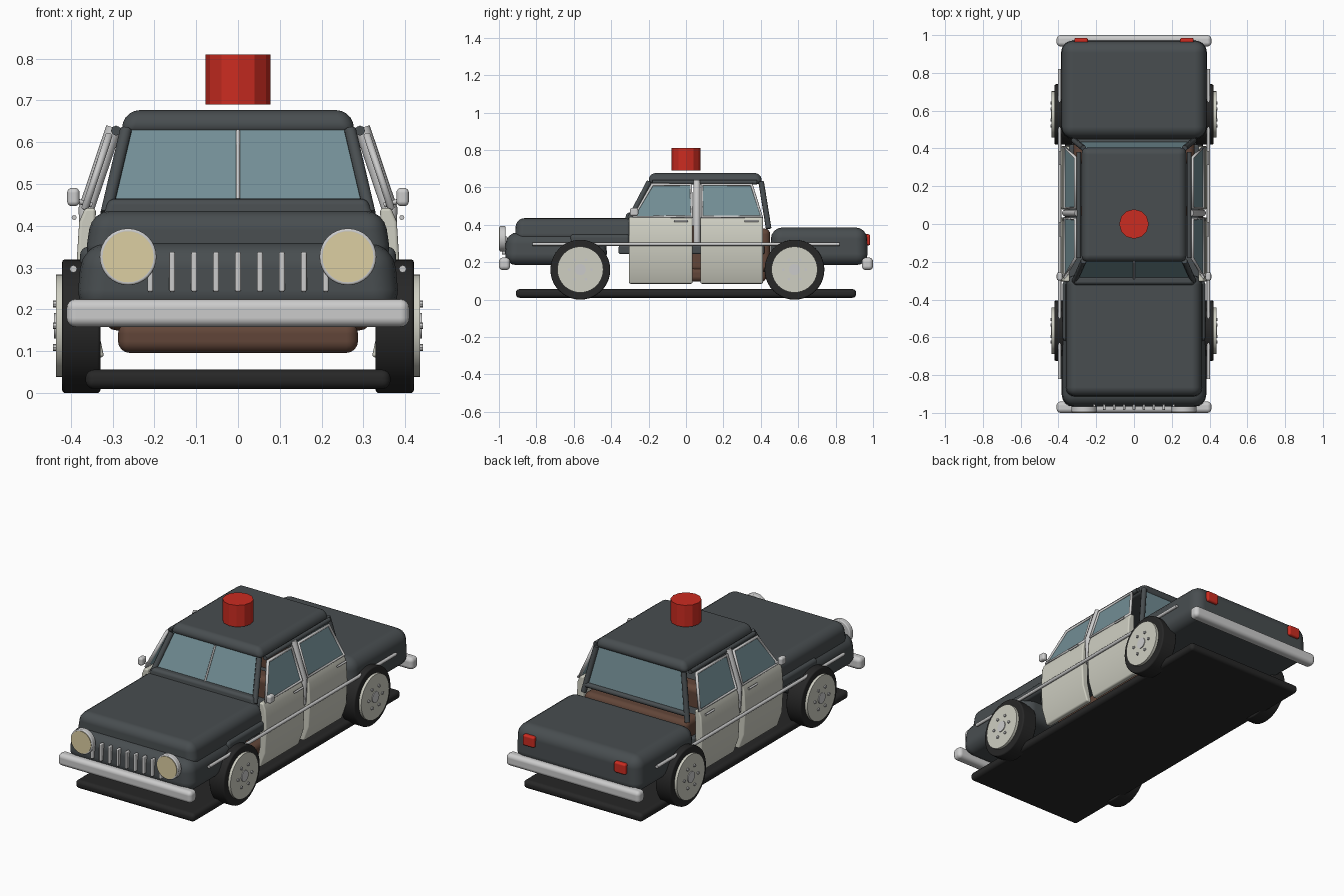
import bpy, bmesh, math
from mathutils import Vector, Matrix

if "Cube" in bpy.data.objects:
    bpy.data.objects.remove(bpy.data.objects["Cube"])

def material(name, rgb):
    m = bpy.data.materials.new(name)
    m.diffuse_color = (*rgb, 1)
    m.use_nodes = True
    m.node_tree.nodes["Principled BSDF"].inputs["Base Color"].default_value = m.diffuse_color
    return m

DARK = material("dark_paint", (0.065, 0.075, 0.08))
BLACK = material("rubber", (0.02, 0.02, 0.02))
WHITE = material("white_paint", (0.62, 0.62, 0.54))
CHROME = material("chrome", (0.6, 0.6, 0.58))
GLASS = material("glass", (0.17, 0.27, 0.30))
BROWN = material("brown_trim", (0.12, 0.06, 0.04))
RED = material("red_lamp", (0.6, 0.025, 0.015))
LENS = material("lens", (0.72, 0.62, 0.36))

def finish(name, bm, mat, bevel=0, segs=4):
    bmesh.ops.recalc_face_normals(bm, faces=bm.faces)
    me = bpy.data.meshes.new(name)
    bm.to_mesh(me)
    bm.free()
    ob = bpy.data.objects.new(name, me)
    bpy.context.collection.objects.link(ob)
    me.materials.append(mat)
    if bevel:
        me.shade_smooth()
        b = ob.modifiers.new("round", 'BEVEL')
        b.width, b.segments, b.harden_normals = bevel, segs, True
        b.limit_method = 'ANGLE'
    return ob

def box(name, x, y, z, mat, bevel=0, taper=(1, 1)):
    """Box from ranges; taper scales the top face in x and y."""
    bm = bmesh.new()
    bmesh.ops.create_cube(bm, size=1)
    for v in bm.verts:
        tx, ty = taper if v.co.z > 0 else (1, 1)
        v.co = Vector(((x[0] + x[1]) / 2 + v.co.x * (x[1] - x[0]) * tx,
                       (y[0] + y[1]) / 2 + v.co.y * (y[1] - y[0]) * ty,
                       (z[0] + z[1]) / 2 + v.co.z * (z[1] - z[0])))
    return finish(name, bm, mat, bevel)

def slab(name, pts, offset, mat, bevel=0):
    """Planar outline extruded by an offset vector."""
    bm = bmesh.new()
    f = bm.faces.new([bm.verts.new(p) for p in pts])
    r = bmesh.ops.extrude_face_region(bm, geom=[f])
    bmesh.ops.translate(bm, vec=offset, verts=[g for g in r["geom"] if isinstance(g, bmesh.types.BMVert)])
    return finish(name, bm, mat, bevel, 2)

def cyl(name, loc, r, depth, axis, mat, sides=40, bevel=0, smooth=True):
    bm = bmesh.new()
    rot = {'x': Matrix.Rotation(math.pi / 2, 4, 'Y'), 'y': Matrix.Rotation(math.pi / 2, 4, 'X'),
           'z': Matrix.Identity(4)}[axis]
    bmesh.ops.create_cone(bm, cap_ends=True, segments=sides, radius1=r, radius2=r, depth=depth,
                          matrix=Matrix.Translation(loc) @ rot)
    ob = finish(name, bm, mat, bevel, 3)
    if smooth and not bevel:
        bpy.ops.object.select_all(action='DESELECT')
        ob.select_set(True)
        bpy.context.view_layer.objects.active = ob
        bpy.ops.object.shade_smooth_by_angle()
    if bevel:
        ob.modifiers["round"].angle_limit = math.radians(50)
    return ob

def tube(name, pts, r, mat, cyclic=False):
    cu = bpy.data.curves.new(name, 'CURVE')
    cu.dimensions, cu.bevel_depth, cu.bevel_resolution = '3D', r, 2
    cu.use_fill_caps = True
    s = cu.splines.new('POLY')
    s.points.add(len(pts) - 1)
    for p, co in zip(s.points, pts):
        p.co = (*co, 1)
    s.use_cyclic_u = cyclic
    cu.materials.append(mat)
    ob = bpy.data.objects.new(name, cu)
    bpy.context.collection.objects.link(ob)
    return ob

# Base plate and brown interior
box("base_plate", (-.365, .365), (-.91, .91), (.01, .056), BLACK, .02)
box("cabin_floor", (-.287, .287), (-.30, .43), (.096, .17), BROWN, .028)
box("front_seat", (-.28, .28), (.02, .12), (.15, .40), BROWN, .03)
box("rear_seat", (-.32, .32), (.32, .45), (.15, .38), BROWN, .03)

# Body masses
box("nose", (-.388, .388), (-.97, -.42), (.185, .36), DARK, .062, (.96, .97))
box("front_fenders", (-.378, .378), (-.62, -.30), (.29, .35), DARK, .02)
box("hood", (-.368, .368), (-.915, -.27), (.31, .436), DARK, .045, (.95, .98))
box("trunk", (-.388, .388), (.45, .972), (.185, .386), DARK, .06, (.98, .98))
box("side_sill", (-.345, .345), (-.36, .42), (.243, .29), DARK, .01)
box("cowl", (-.325, .325), (-.325, -.27), (.42, .465), DARK, .015, (.95, .8))
box("roof", (-.285, .285), (-.205, .41), (.618, .677), DARK, .03, (.93, .96))

# Windshield and rear window with frames
slab("windshield", [(-.305, -.295, .44), (.305, -.295, .44), (.262, -.195, .63), (-.262, -.195, .63)],
     (0, .01, .005), GLASS)
slab("rear_window", [(-.31, .437, .41), (.31, .437, .41), (.265, .397, .63), (-.265, .397, .63)],
     (0, -.01, 0), GLASS)
tube("windshield_divider", [(0, -.292, .46), (0, -.2, .628)], .005, CHROME)
tube("rear_window_sill", [(-.31, .437, .42), (.31, .437, .42)], .014, DARK)

# Roof beacon
cyl("roof_beacon", (0, 0, .75), .078, .12, 'z', RED, 12, smooth=False)

# Bumpers and grille
for name, y in (("front_bumper", (-1, -.94)), ("rear_bumper", (.94, 1))):
    box(name, (-.41, .41), y, (.158, .225), CHROME, .022)
for i in range(-4, 5):
    box("grille_bar", (i * .0525 - .007, i * .0525 + .007), (-.985, -.955), (.242, .338), CHROME, .005)

def side_x(z):
    """Inward lean of the side windows."""
    return .367 - (z - .44) * .33

for s in (1, -1):
    # Lights
    cyl("headlight_rim", (s * .263, -.981, .326), .068, .032, 'y', CHROME, 32, .006)
    cyl("headlight_lens", (s * .263, -.984, .326), .061, .032, 'y', LENS, 32)
    box("tail_light", (s * .28 - .036, s * .28 + .036), (.955, .985), (.29, .35), RED, .01)
    # Pillars
    tube("front_pillar", [(s * .315, -.302, .43), (s * .268, -.197, .63)], .015, DARK)
    tube("rear_pillar", [(s * .318, .442, .38), (s * .268, .402, .63)], .015, DARK)
    tube("centre_pillar", [(s * .355, .058, .30), (s * .363, .058, .44), (s * .297, .058, .635)], .019, CHROME)
    # Doors: curved section run along y
    section = [(.32, .085), (.35, .085), (.38, .17), (.387, .30), (.38, .41), (.366, .443), (.34, .443), (.345, .2)]
    for name, y0, y1 in (("front_door", -.305, .035), ("rear_door", .077, .412)):
        slab(name, [(s * x, y0, z) for x, z in section], (0, y1 - y0, 0), WHITE, .008)
        tube("door_handle", [(s * .392, y1 - .10, .42), (s * .392, y1 - .025, .42)], .006, CHROME)
    # Side windows with bright surrounds
    for name, ys in (("front", (-.28, -.18, .026, .032)), ("rear", (.085, .085, .35, .405))):
        pts = [(s * side_x(z), y, z) for y, z in zip(ys, (.443, .615, .615, .443))]
        slab(name + "_side_window", pts, (s * -.008, 0, 0), GLASS)
        tube(name + "_window_frame", pts, .009, CHROME, True)
    tube("roof_gutter", [(s * .292, -.18, .628), (s * .292, .38, .628)], .012, DARK)
    # Side trim strip
    tube("trim_strip", [(s * .394, -.82, .297), (s * .394, .82, .297)], .009, CHROME)
    # Wing mirror
    tube("mirror_arm", [(s * .35, -.265, .45), (s * .395, -.275, .462)], .006, CHROME)
    box("mirror", (s * .394 - .015, s * .394 + .015), (-.30, -.255), (.447, .491), CHROME, .012)
    # Wheels
    for y in (-.565, .58):
        cyl("tyre", (s * .375, y, .16), .16, .092, 'x', BLACK, 40, .008)
        cyl("hub_cap", (s * .426, y, .161), .123, .02, 'x', WHITE)
        cyl("hub_centre", (s * .432, y, .161), .03, .016, 'x', CHROME, 20)
        for k in range(6):
            a = k * math.pi / 3
            cyl("wheel_bolt", (s * .436, y + .06 * math.cos(a), .161 + .06 * math.sin(a)), .008, .014, 'x', CHROME, 8)
